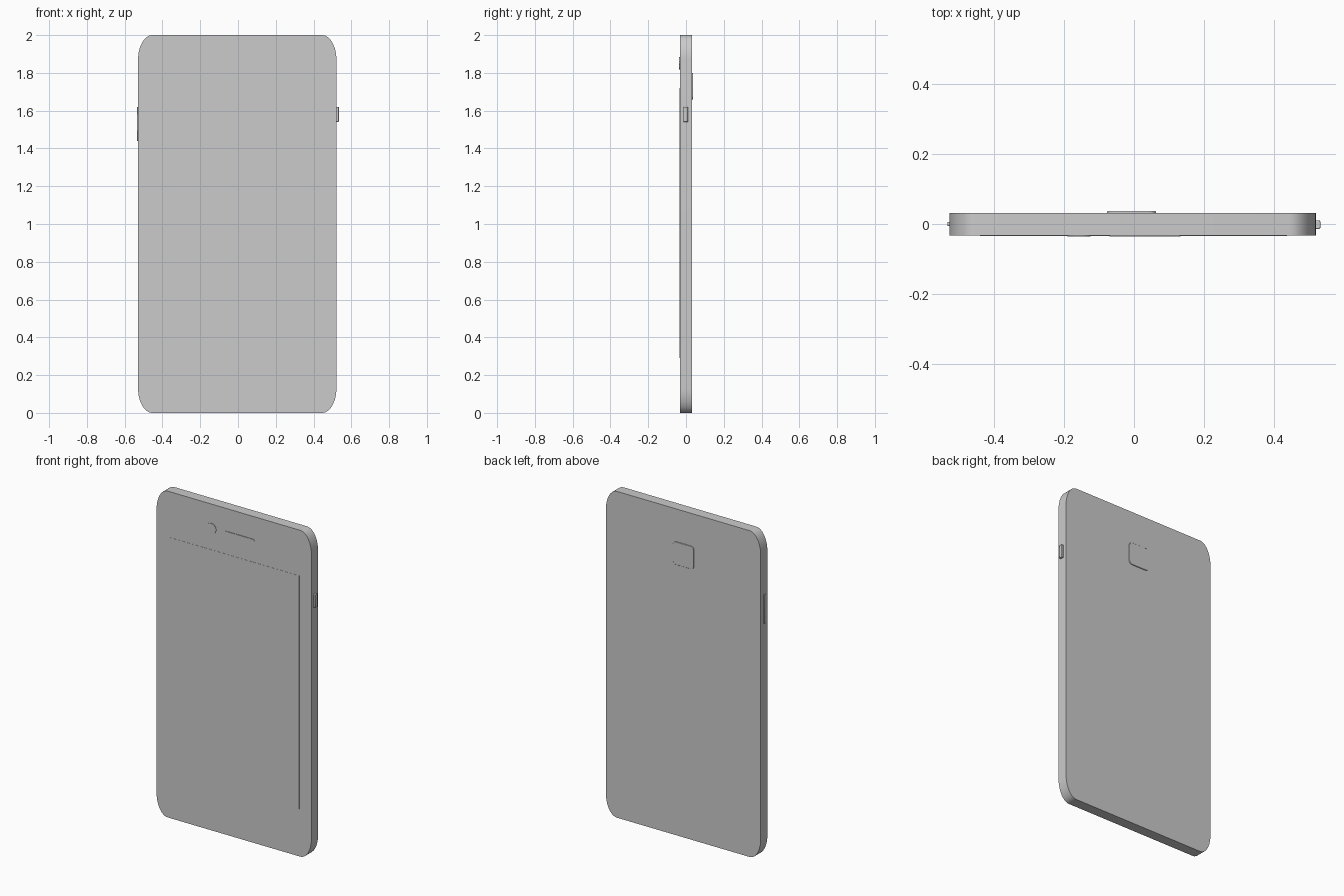
import bpy, bmesh, math
from mathutils import Vector

if "Cube" in bpy.data.objects:
    bpy.data.objects.remove(bpy.data.objects["Cube"])


def rounded_outline(w, h, rx, rz, steps):
    """Rectangle outline with elliptical corners, centred on the origin."""
    pts = []
    for i, (sx, sz) in enumerate([(1, 1), (-1, 1), (-1, -1), (1, -1)]):
        for k in range(steps + 1):
            a = math.pi / 2 * (i + k / steps)
            pts.append((sx * (w / 2 - rx) + rx * math.cos(a),
                        sz * (h / 2 - rz) + rz * math.sin(a)))
    return pts


def plate(name, outline, centre, y0, y1, bevel=0.0):
    """Extrude an x-z outline from y0 (front) to y1 (back)."""
    bm = bmesh.new()
    cx, cz = centre
    face = bm.faces.new([bm.verts.new((cx + x, y0, cz + z)) for x, z in outline])
    ext = bmesh.ops.extrude_face_region(bm, geom=[face])
    bmesh.ops.translate(bm, vec=Vector((0, y1 - y0, 0)),
                        verts=[g for g in ext["geom"] if isinstance(g, bmesh.types.BMVert)])
    bmesh.ops.recalc_face_normals(bm, faces=bm.faces)
    mesh = bpy.data.meshes.new(name)
    bm.to_mesh(mesh)
    bm.free()
    ob = bpy.data.objects.new(name, mesh)
    bpy.context.collection.objects.link(ob)
    if bevel:
        mod = ob.modifiers.new("edge", "BEVEL")
        mod.width = bevel
        mod.segments = 2
        mod.limit_method = 'ANGLE'
        mod.angle_limit = math.radians(50)
    bpy.ops.object.select_all(action='DESELECT')
    ob.select_set(True)
    bpy.context.view_layer.objects.active = ob
    bpy.ops.object.shade_smooth_by_angle(angle=math.radians(30))
    return ob


def box(w, h):
    return [(w / 2, h / 2), (-w / 2, h / 2), (-w / 2, -h / 2), (w / 2, -h / 2)]


FRONT, BACK = -0.033, 0.032

# Main slab with tall elliptical corners
plate("phone_body", rounded_outline(1.05, 2.0, 0.075, 0.13, 10), (-0.004, 1.0), FRONT, BACK)

# Front: screen, earpiece slot and camera dot
plate("screen", box(0.88, 1.43), (-0.001, 1.005), FRONT - 0.001, FRONT + 0.01)
plate("earpiece", rounded_outline(0.203, 0.016, 0.007, 0.007, 4), (0.032, 1.853),
      FRONT - 0.0035, FRONT + 0.01)
plate("front_camera", [(0.033 * math.cos(2 * math.pi * i / 32), 0.033 * math.sin(2 * math.pi * i / 32))
                       for i in range(32)], (-0.157, 1.85), FRONT - 0.0035, FRONT + 0.01)

# Back: raised camera housing
plate("rear_camera", rounded_outline(0.14, 0.14, 0.02, 0.02, 5), (-0.007, 1.73),
      BACK - 0.01, BACK + 0.005, 0.002)

# Side buttons
plate("volume_button", box(0.03, 0.18), (-0.52, 1.53), -0.006, 0.006, 0.003)
plate("power_button", box(0.03, 0.08), (0.519, 1.58), -0.014, 0.010, 0.003)
